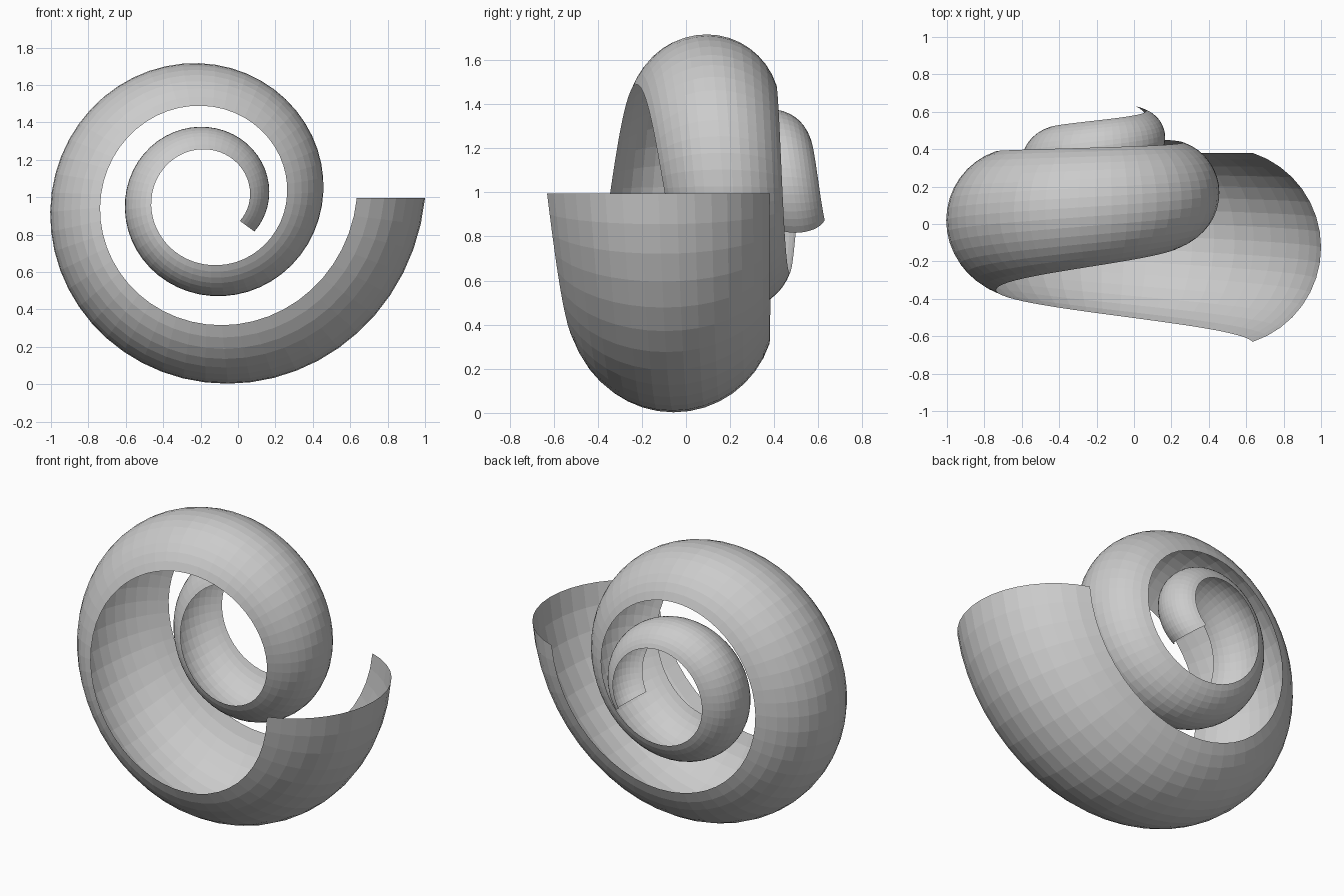
import bpy, bmesh
from math import pi, exp, log, sin, cos, sqrt, asin

if "Cube" in bpy.data.objects:
    bpy.data.objects.remove(bpy.data.objects["Cube"])

# Spiral parameters: logarithmic in the xz plane, steady drift along y
CX, CZ = -0.158, 0.995       # spiral axis
R_OUT, R_IN = 1.158, 0.793   # outer crown and open rim radius at the mouth
HALF_W = 0.505               # half width of the mouth
DECAY = log(0.727) / pi      # shrink per radian
Y0, DRIFT = -0.125, 0.148 / pi
TURN = 4.2 * pi
STEPS, ARC = 108, 16

# Circular arc cross-section, open towards the axis
depth = R_OUT - R_IN
rad = (HALF_W ** 2 + depth ** 2) / (2 * depth)
half_angle = asin(HALF_W / rad)
profile = []
for j in range(ARC + 1):
    a = half_angle * (2 * j / ARC - 1)
    profile.append((R_OUT - rad + rad * cos(a), rad * sin(a)))

# Sweep the shrinking profile along the spiral
bm = bmesh.new()
rings = []
for i in range(STEPS + 1):
    t = TURN * i / STEPS
    k = exp(DECAY * t)
    rings.append([bm.verts.new((CX + r * k * cos(t),
                                Y0 + DRIFT * t + w * k,
                                CZ - r * k * sin(t))) for r, w in profile])
for a, b in zip(rings, rings[1:]):
    for j in range(ARC):
        bm.faces.new((a[j], a[j + 1], b[j + 1], b[j]))
bmesh.ops.recalc_face_normals(bm, faces=bm.faces)

# Make the outer side the front of the surface
bm.normal_update()
f = bm.faces[ARC // 2]
c = f.calc_center_median()
if f.normal.x * (c.x - CX) + f.normal.z * (c.z - CZ) < 0:
    bmesh.ops.reverse_faces(bm, faces=bm.faces)

mesh = bpy.data.meshes.new("spiral_shell")
bm.to_mesh(mesh)
bm.free()
shell = bpy.data.objects.new("spiral_shell", mesh)
bpy.context.collection.objects.link(shell)
